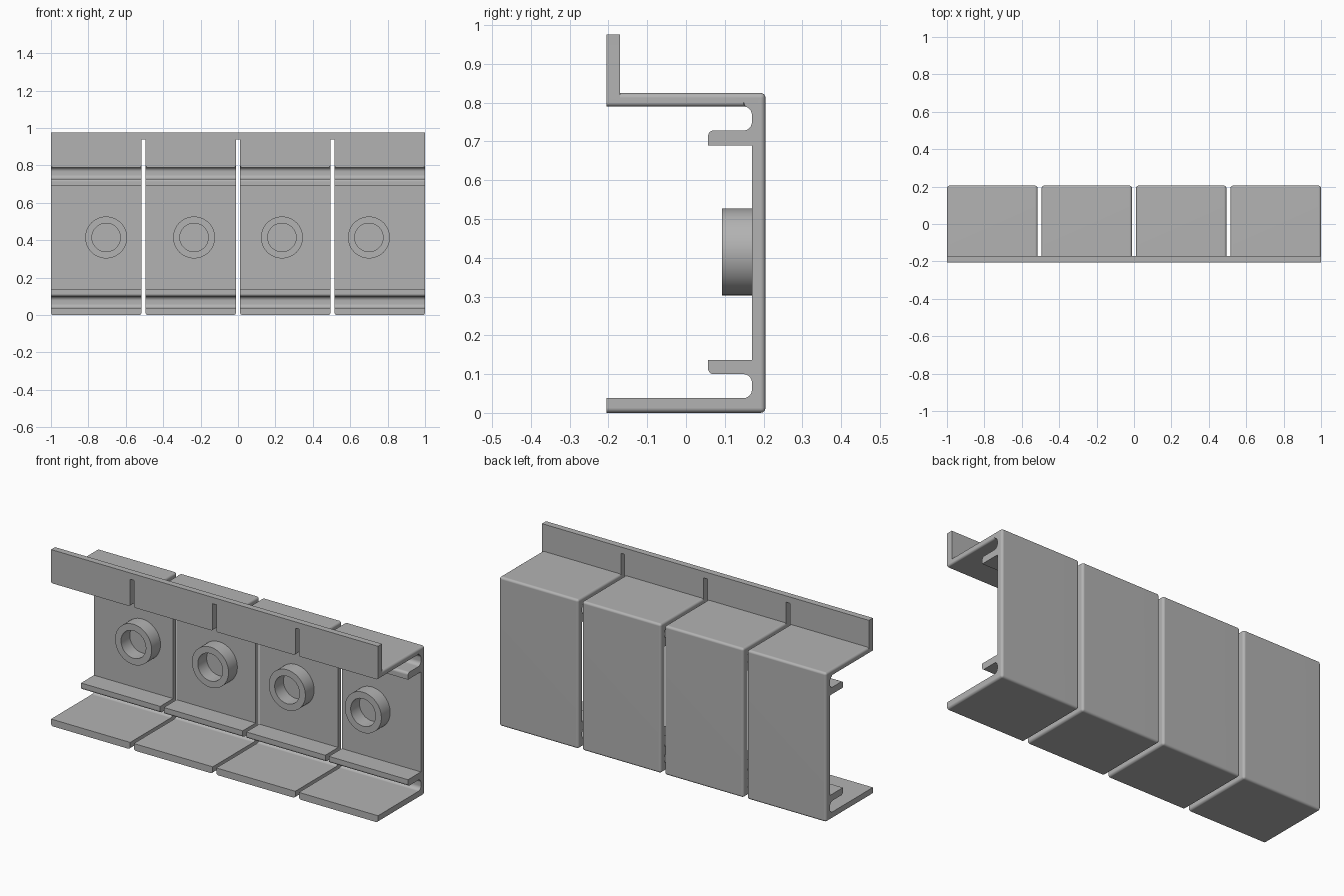
import bpy, bmesh, math
from mathutils import Matrix, Vector

cube = bpy.data.objects.get("Cube")
if cube:
    bpy.data.objects.remove(cube, do_unlink=True)

SLOTS = (-0.505, 0.0, 0.505)
HALF_GAP = 0.011
FRONT, BACK, WALL = -0.205, 0.205, 0.17
ROUND = 0.013

grey = bpy.data.materials.new("satin grey")
grey.use_nodes = True
grey.diffuse_color = (0.45, 0.45, 0.45, 1)
grey.node_tree.nodes["Principled BSDF"].inputs["Base Color"].default_value = (0.45, 0.45, 0.45, 1)


def make(name, bm):
    bmesh.ops.recalc_face_normals(bm, faces=bm.faces[:])
    mesh = bpy.data.meshes.new(name)
    bm.to_mesh(mesh)
    bm.free()
    mesh.materials.append(grey)
    obj = bpy.data.objects.new(name, mesh)
    bpy.context.collection.objects.link(obj)
    return obj


def add_box(bm, low, high):
    low, high = Vector(low), Vector(high)
    place = Matrix.Translation((low + high) / 2) @ Matrix.Diagonal((*(high - low), 1))
    return bmesh.ops.create_cube(bm, size=1, matrix=place)["verts"]


def combine(obj, tool, operation):
    """Apply a boolean and throw the tool away."""
    mod = obj.modifiers.new("combine", "BOOLEAN")
    mod.object, mod.operation, mod.solver = tool, operation, "EXACT"
    select(obj)
    bpy.ops.object.modifier_apply(modifier=mod.name)
    bpy.data.objects.remove(tool, do_unlink=True)


def select(obj):
    bpy.ops.object.select_all(action="DESELECT")
    obj.select_set(True)
    bpy.context.view_layer.objects.active = obj


def finish(obj):
    select(obj)
    bpy.ops.object.shade_smooth_by_angle(angle=math.radians(35))
    obj.modifiers.new("even shading", "WEIGHTED_NORMAL").keep_sharp = True


def rounded(points):
    """Profile corners given as (y, z, radius) become arcs."""
    out = []
    for i, (y, z, r) in enumerate(points):
        p = Vector((y, z))
        if not r:
            out.append(p)
            continue
        a = p + (Vector(points[i - 1][:2]) - p).normalized() * r
        b = p + (Vector(points[(i + 1) % len(points)][:2]) - p).normalized() * r
        centre = a + b - p
        for k in range(7):
            t = math.pi / 2 * k / 6
            out.append(centre + (a - centre) * math.cos(t) + (b - centre) * math.sin(t))
    return out


# Outer shells: rounded everywhere except around the open front
edges_x = [-1.0] + [s + d for s in SLOTS for d in (-HALF_GAP, HALF_GAP)] + [1.0]
bm = bmesh.new()
for left, right in zip(edges_x[::2], edges_x[1::2]):
    add_box(bm, (left, FRONT, 0), (right, BACK, 0.825))
edges = [e for e in bm.edges if any(v.co.y > 0 for v in e.verts)]
bmesh.ops.bevel(bm, geom=edges, offset=ROUND, segments=4, profile=0.5, affect="EDGES")
body = make("channel_body", bm)

# Hollow with two ledges left standing on the back wall
LEDGE = 0.057
profile = rounded([
    (-0.3, 0.038, 0), (WALL, 0.038, 0.022), (WALL, 0.1, 0.022),
    (LEDGE, 0.1, 0.014), (LEDGE, 0.137, 0), (WALL, 0.137, 0),
    (WALL, 0.69, 0), (LEDGE, 0.69, 0), (LEDGE, 0.728, 0.014),
    (WALL, 0.728, 0.022), (WALL, 0.79, 0.022), (-0.3, 0.79, 0)])
bm = bmesh.new()
face = bm.faces.new([bm.verts.new((-1.1, p.x, p.y)) for p in profile])
new = bmesh.ops.extrude_face_region(bm, geom=[face])["geom"]
bmesh.ops.translate(bm, vec=(2.2, 0, 0), verts=[g for g in new if isinstance(g, bmesh.types.BMVert)])
combine(body, make("hollow", bm), "DIFFERENCE")

# Soften the underside edges of the top plates
bm = bmesh.new()
bm.from_mesh(body.data)
under = [e for e in bm.edges if all(abs(v.co.z - 0.79) < 0.001 for v in e.verts)
         and abs(e.verts[0].co.x - e.verts[1].co.x) < 0.001]
bmesh.ops.bevel(bm, geom=under, offset=ROUND * 0.8, segments=4, profile=0.5, affect="EDGES")
bm.to_mesh(body.data)
bm.free()

# Upright front flange with slots that stop short of its top
bm = bmesh.new()
add_box(bm, (-1, FRONT, 0.805), (1, -0.17, 0.975))
flange = make("front_flange", bm)
bm = bmesh.new()
for s in SLOTS:
    add_box(bm, (s - HALF_GAP, -0.3, 0.7), (s + HALF_GAP, 0, 0.94))
combine(flange, make("slots", bm), "DIFFERENCE")
combine(body, flange, "UNION")
finish(body)

# Ring bosses on the back wall
for i, x in enumerate((-0.705, -0.235, 0.235, 0.70)):
    bm = bmesh.new()
    rings = []
    for radius, y in ((0.112, WALL), (0.112, 0.093), (0.076, 0.093), (0.076, WALL)):
        rings.append([bm.verts.new((x + radius * math.cos(a), y, 0.415 + radius * math.sin(a)))
                      for a in (math.tau * k / 48 for k in range(48))])
    for a, b in zip(rings, rings[1:]):
        for k in range(48):
            n = (k + 1) % 48
            bm.faces.new((a[k], a[n], b[n], b[k]))
    boss = make(f"ring_boss_{i + 1}", bm)
    # Open rear rim sits on the wall, so orient the faces outward by the rim
    bm = bmesh.new()
    bm.from_mesh(boss.data)
    rim = next(f for f in bm.faces if abs(f.normal.y) > 0.9)
    if rim.normal.y > 0:
        bmesh.ops.reverse_faces(bm, faces=bm.faces[:])
    bm.to_mesh(boss.data)
    bm.free()
    finish(boss)
